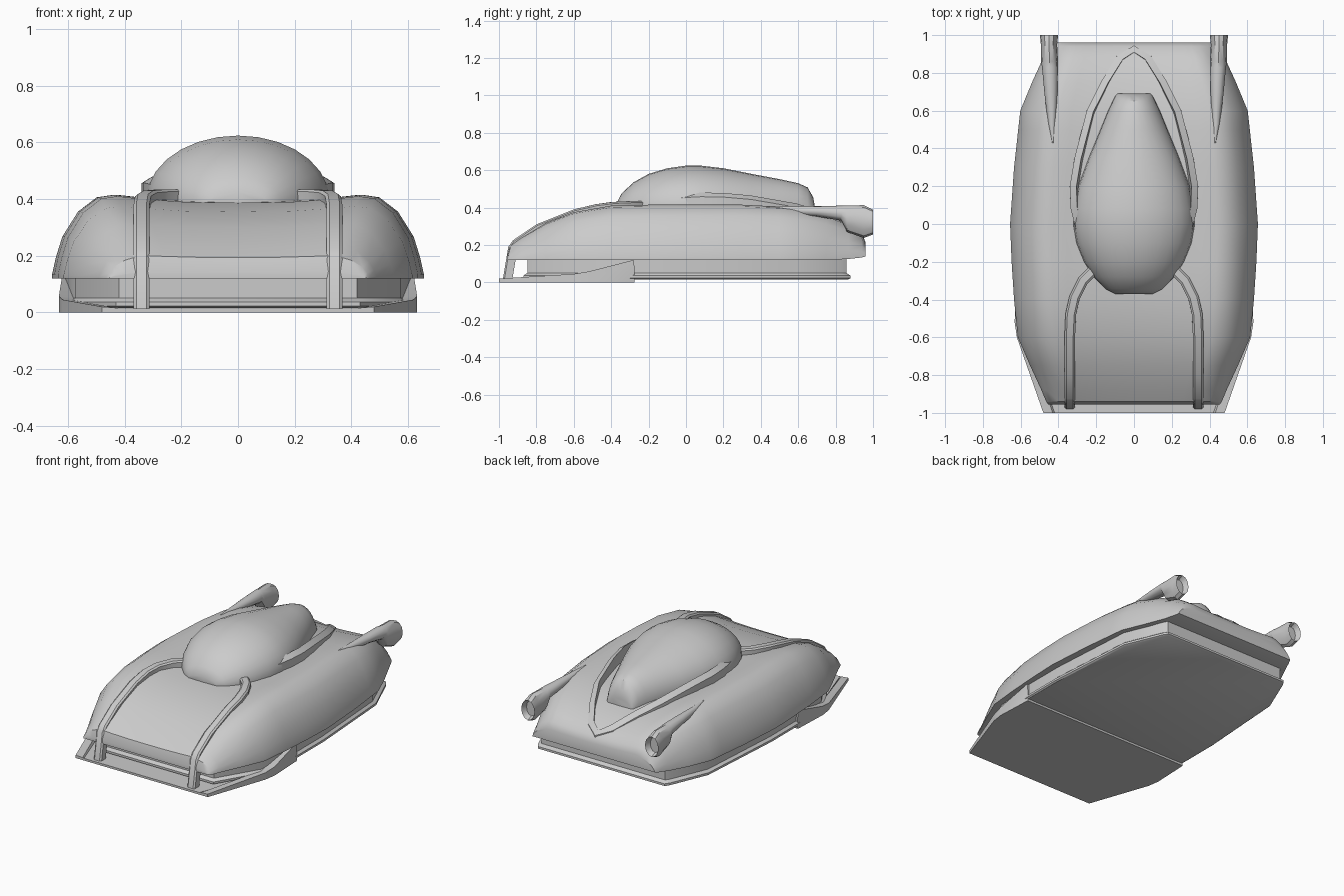
import bpy, bmesh, math
from mathutils import Vector


def loft(name, rings, mirror=False, angle=35):
    """Skin closed rings of equal point count, cap both ends."""
    bm = bmesh.new()
    vs = [[bm.verts.new(p) for p in r] for r in rings]
    n = len(rings[0])
    for a, b in zip(vs, vs[1:]):
        for i in range(n):
            j = (i + 1) % n
            bm.faces.new((a[i], a[j], b[j], b[i]))
    bm.faces.new(vs[0])
    bm.faces.new(vs[-1])
    bmesh.ops.recalc_face_normals(bm, faces=bm.faces)
    me = bpy.data.meshes.new(name)
    bm.to_mesh(me)
    bm.free()
    me.shade_smooth()
    me.set_sharp_from_angle(angle=math.radians(angle))
    ob = bpy.data.objects.new(name, me)
    bpy.context.collection.objects.link(ob)
    if mirror:
        ob.modifiers.new("Mirror", 'MIRROR')
    return ob


def sym(half):
    """Close a half section (x >= 0) across the centre plane."""
    return half + [(-x, y, z) for x, y, z in reversed(half) if x > 1e-5]


def ellipse(y, xc, zc, a, b, n=12):
    return [(xc + a * math.cos(math.tau * i / n), y, zc + b * math.sin(math.tau * i / n))
            for i in range(n)]


def sweep(name, path, profile, end_dir=None):
    """Sweep a (side, up) profile along a path, keeping the side axis level."""
    pts = [Vector(p) for p in path]
    rings = []
    for i, p in enumerate(pts):
        t = (pts[min(i + 1, len(pts) - 1)] - pts[max(i - 1, 0)]).normalized()
        if end_dir and i == len(pts) - 1:
            t = Vector(end_dir)
        side = Vector((-t.y, t.x, 0)).normalized()
        up = t.cross(side)
        rings.append([p + side * s + up * u for s, u in profile])
    return loft(name, rings, mirror=True, angle=30)


# Main hull: rounded fenders with a slightly dished centre
shape = [(0.93, 0), (1, 0), (1, .05), (.98, .25), (.945, .5), (.86, .8), (.76, .97),
         (.67, 1), (.55, .97), (.3, .93), (0, .92)]
stations = [(-.955, .455, .12, .145), (-.94, .465, .12, .20), (-.88, .49, .12, .24),
            (-.75, .55, .12, .315), (-.6, .615, .12, .375), (-.4, .635, .12, .41),
            (-.2, .648, .12, .415), (0, .656, .12, .415), (.3, .635, .12, .415),
            (.5, .613, .12, .405), (.6, .602, .12, .393), (.75, .54, .12, .36),
            (.87, .485, .125, .31), (.94, .455, .133, .26), (.96, .445, .138, .215)]
loft("hull", [sym([(0, y, z0)] + [(w * u, y, z0 + (z1 - z0) * v) for u, v in shape])
              for y, w, z0, z1 in stations])

# Skirt under the hull with a small lip at the bottom
outline = [(.43, -.87), (.59, -.6), (.625, -.28), (.625, .0), (.585, .6), (.48, .85), (.46, .88)]
loft("skirt", [[(x * s, y * s, z) for x, y in outline] +
               [(-x * s, y * s, z) for x, y in reversed(outline)]
               for s, z in [(.985, .015), (1, .022), (1, .036), (.975, .05), (.975, .14)]])

# Front plow: low plate with side rails rising toward the back
loft("front_plow", [sym([(0, y, 0), (w, y, 0), (w, y, top), (w - .05, y, top - .004), (w - .06, y, .014),
                         (0, y, .014)])
                    for y, w, top in [(-1, .48, .02), (-.6, .62, .045), (-.52, .632, .058),
                                      (-.28, .622, .12), (-.275, .62, .075)]], angle=25)

# Canopy dome
loft("canopy", [ellipse(y, 0, zc, w, top - zc, 28) for y, w, zc, top in [
    (-.37, .10, .39, .425), (-.345, .15, .39, .475), (-.28, .215, .39, .535), (-.2, .265, .395, .58),
    (-.1, .305, .40, .61), (0, .322, .40, .624), (.08, .318, .40, .624), (.2, .295, .40, .61),
    (.35, .24, .39, .58), (.5, .178, .38, .552), (.6, .137, .37, .53), (.65, .113, .36, .508),
    (.68, .098, .35, .455), (.69, .09, .34, .40)]])

# Raised collar that runs from the canopy sides to a point at the tail
sweep("canopy_collar",
      [(.22, -.27, .42), (.30, -.06, .45), (.335, .08, .458), (.34, .2, .456), (.315, .35, .443),
       (.25, .6, .40), (.17, .76, .35), (.09, .89, .29), (0, .945, .255)],
      [(0, -.08), (0, 0), (.035, .022), (.05, -.08)], end_dir=(-1, 0, 0))

# Guard bars over the hood
sweep("hood_bar",
      [(.34, -.98, .01), (.34, -.95, .19), (.34, -.925, .225), (.34, -.8, .31), (.34, -.6, .39),
       (.335, -.48, .418), (.315, -.39, .43), (.27, -.3, .434), (.21, -.24, .434)],
      [(-.028, -.05), (-.028, -.008), (-.018, 0), (.018, 0), (.028, -.008), (.028, -.05)])

# Tail thrusters: tapered pods with a flared, recessed nozzle
loft("tail_thruster", [ellipse(*s) for s in [
    (.43, .43, .405, .003, .004), (.53, .435, .385, .02, .022), (.7, .44, .38, .035, .028),
    (.83, .445, .37, .042, .04), (.86, .447, .34, .045, .07), (.95, .45, .325, .043, .088),
    (1.0, .45, .322, .048, .066), (.965, .45, .322, .034, .05)]], mirror=True)
